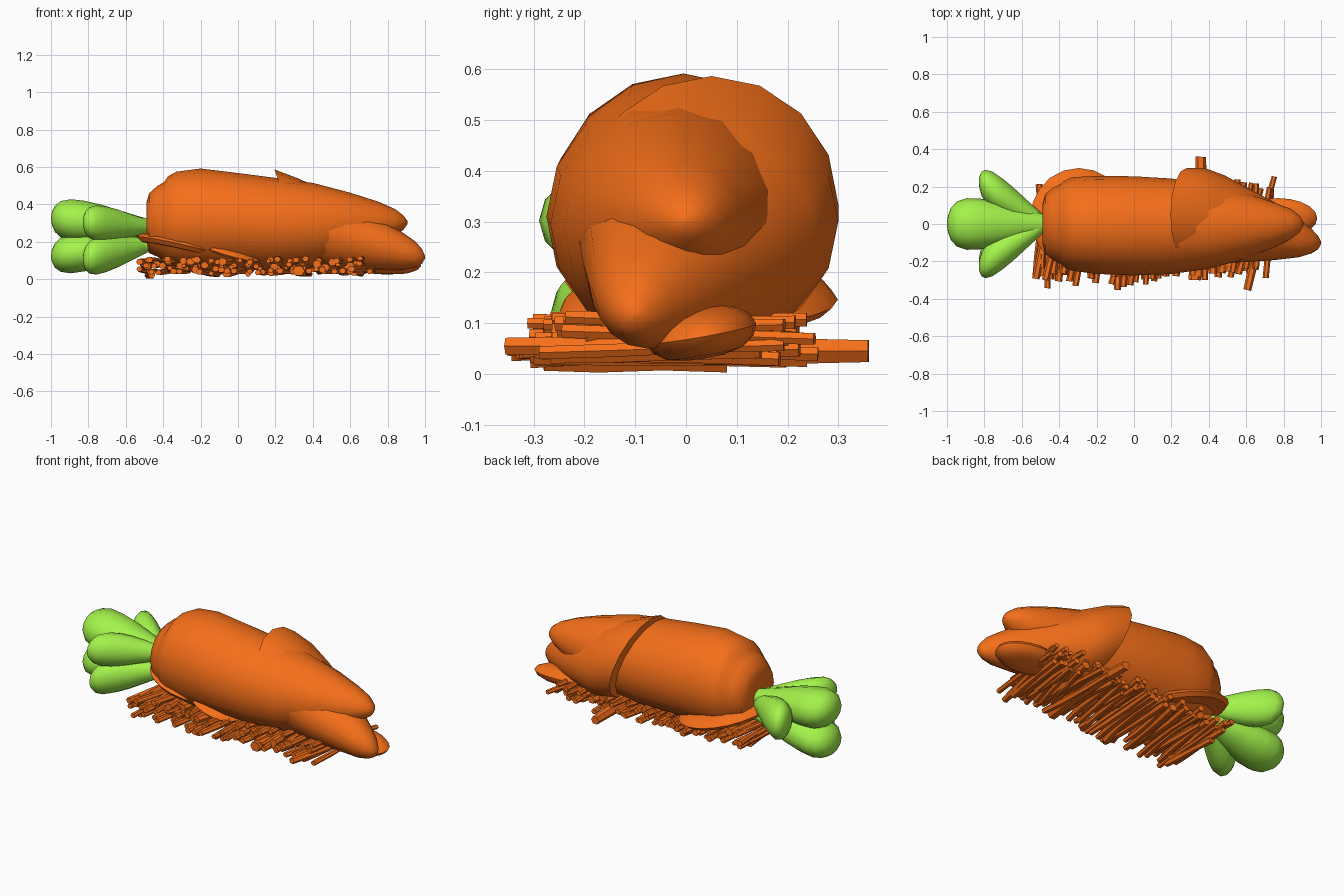
import bpy, bmesh, random
from math import radians, cos, sin, pi
from mathutils import Vector, Matrix

if "Cube" in bpy.data.objects:
    bpy.data.objects.remove(bpy.data.objects["Cube"])

random.seed(7)


def material(name, rgb):
    m = bpy.data.materials.new(name)
    m.diffuse_color = (*rgb, 1)
    m.use_nodes = True
    m.node_tree.nodes["Principled BSDF"].inputs["Base Color"].default_value = m.diffuse_color
    return m


ORANGE = material("carrot_orange", (0.92, 0.16, 0.01))
GREEN = material("leaf_green", (0.37, 0.9, 0.07))


def finish(name, bm, mat):
    bmesh.ops.recalc_face_normals(bm, faces=bm.faces)
    me = bpy.data.meshes.new(name)
    bm.to_mesh(me)
    bm.free()
    me.materials.append(mat)
    ob = bpy.data.objects.new(name, me)
    bpy.context.collection.objects.link(ob)
    bpy.ops.object.select_all(action='DESELECT')
    ob.select_set(True)
    bpy.context.view_layer.objects.active = ob
    bpy.ops.object.shade_smooth_by_angle(angle=radians(40))
    return ob


def loft(name, stations, mat, sides=16, cut=0.0):
    """Skin rings (x, y, z, ry, rz) set along x; cut leans the first ring."""
    bm = bmesh.new()
    rings = []
    for i, (x, y, z, ry, rz) in enumerate(stations):
        lean = cut * max(0, 1 - i / 3)
        ring = []
        for k in range(sides):
            a = 2 * pi * k / sides
            ring.append(bm.verts.new((x + lean * (1 - sin(a)) * rz,
                                      y + ry * cos(a), z + rz * sin(a))))
        rings.append(ring)
    for a, b in zip(rings, rings[1:]):
        for k in range(sides):
            j = (k + 1) % sides
            bm.faces.new((a[k], a[j], b[j], b[k]))
    bm.faces.new(rings[0])
    bm.faces.new(rings[-1])
    return finish(name, bm, mat)


# Main carrot, running to the upper tip
loft("carrot_body", [
    (-0.49, 0, 0.30, 0.10, 0.11), (-0.475, 0, 0.30, 0.16, 0.16),
    (-0.43, 0, 0.31, 0.195, 0.19), (-0.395, 0, 0.31, 0.212, 0.21),
    (-0.375, 0, 0.315, 0.23, 0.235), (-0.33, 0, 0.32, 0.25, 0.255),
    (-0.2, -0.005, 0.32, 0.262, 0.272), (0, -0.01, 0.31, 0.265, 0.258),
    (0.2, -0.012, 0.295, 0.255, 0.247), (0.4, -0.015, 0.29, 0.225, 0.225),
    (0.6, -0.01, 0.295, 0.175, 0.168), (0.75, -0.005, 0.30, 0.12, 0.115),
    (0.84, 0, 0.305, 0.08, 0.07), (0.885, 0, 0.303, 0.045, 0.038),
    (0.905, 0, 0.303, 0.01, 0.01)], ORANGE)

# Second carrot end with a slanted cut, running to the lower tip
loft("cut_carrot_end", [
    (0.195, 0.05, 0.335, 0.25, 0.252), (0.32, 0.05, 0.30, 0.25, 0.24),
    (0.46, 0.025, 0.26, 0.235, 0.215), (0.6, -0.003, 0.22, 0.2, 0.175),
    (0.75, -0.038, 0.185, 0.155, 0.14), (0.88, -0.075, 0.15, 0.103, 0.1),
    (0.95, -0.092, 0.133, 0.065, 0.068), (0.985, -0.1, 0.122, 0.035, 0.038),
    (1.0, -0.1, 0.118, 0.006, 0.006)], ORANGE, cut=0.35)


# Flat slices underneath
def slice_piece(name, centre, size, rot, flat=-0.4):
    bm = bmesh.new()
    bmesh.ops.create_uvsphere(bm, u_segments=20, v_segments=8, radius=1)
    for v in bm.verts:
        z = max(v.co.z, flat)
        v.co = Vector((v.co.x * size[0], v.co.y * size[1], z * size[2]))
    m = (Matrix.Translation(centre) @ Matrix.Rotation(radians(rot[2]), 4, 'Z')
         @ Matrix.Rotation(radians(rot[1]), 4, 'Y') @ Matrix.Rotation(radians(rot[0]), 4, 'X'))
    bm.transform(m)
    return finish(name, bm, ORANGE)


slice_piece("rear_slice", (-0.29, 0.03, 0.165), (0.27, 0.27, 0.055), (-4, 13, 0))
slice_piece("front_slice", (-0.04, -0.13, 0.145), (0.17, 0.12, 0.03), (10, 16, 0))
slice_piece("tip_slice", (0.77, 0.03, 0.08), (0.21, 0.11, 0.055), (10, 2, 0), flat=-0.85)

# Pile of grated strips, lying roughly along y
bm = bmesh.new()


def strip(x, y, z, length, r, yaw, pitch):
    rings = []
    rot = Matrix.Rotation(yaw, 3, 'Z') @ Matrix.Rotation(pitch, 3, 'X')
    bend = random.uniform(-0.02, 0.02)
    for t in (-0.5, -0.2, 0.15, 0.5):
        s = r * random.uniform(0.8, 1.15)
        ring = []
        for k in range(6):
            a = 2 * pi * k / 6
            p = rot @ Vector((s * cos(a) + bend * (1 - 4 * t * t), t * length, s * 0.9 * sin(a)))
            p += Vector((x, y, z))
            p.z = max(p.z, 0.0)
            ring.append(bm.verts.new(p))
        rings.append(ring)
    for a, b in zip(rings, rings[1:]):
        for k in range(6):
            bm.faces.new((a[k], a[(k + 1) % 6], b[(k + 1) % 6], b[k]))
    bm.faces.new(rings[0])
    bm.faces.new(rings[-1])


for layer, z in enumerate((0.045, 0.07, 0.1)):
    n = 38 - 4 * layer
    for i in range(n):
        u = i / (n - 1)
        x = -0.5 + 1.2 * u + random.uniform(-0.02, 0.02)
        strip(x, random.uniform(-0.1, -0.02) + 0.04 * u, z + random.uniform(-0.01, 0.01),
              random.uniform(0.38, 0.54) - 0.02 * layer, random.uniform(0.015, 0.023),
              random.uniform(-0.2, 0.06) - 0.08 * u, random.uniform(-0.04, 0.04))
strip(0.34, 0.03, 0.045, 0.66, 0.034, -0.05, 0)
strip(0.66, -0.14, 0.055, 0.44, 0.022, -0.25, 0)
strip(-0.47, -0.1, 0.02, 0.36, 0.02, 0.05, 0)
finish("grated_strips", bm, ORANGE)


# Leaves: a middle pair, a front pair and one at the back
def leaf(name, tip, ry, rz, zbase):
    base = Vector((-0.47, 0, zbase))
    tip = Vector(tip)
    prof = [(0, 0.36), (0.12, 0.47), (0.3, 0.66), (0.5, 0.87), (0.66, 0.98), (0.8, 1.0),
            (0.9, 0.87), (0.96, 0.63), (0.99, 0.32), (1, 0.05)]
    st = []
    for t, s in prof:
        p = base.lerp(tip, t)
        st.append((p.x, p.y, p.z, ry * s, rz * s))
    return loft(name, st, GREEN, sides=12)


leaf("middle_leaf_upper", (-1.0, 0, 0.325), 0.138, 0.112, 0.28)
leaf("middle_leaf_lower", (-1.0, 0, 0.125), 0.138, 0.105, 0.185)
leaf("front_leaf_upper", (-0.83, -0.225, 0.305), 0.1, 0.095, 0.28)
leaf("front_leaf_lower", (-0.83, -0.2, 0.11), 0.1, 0.1, 0.185)
leaf("back_leaf", (-0.83, 0.225, 0.28), 0.1, 0.11, 0.25)
